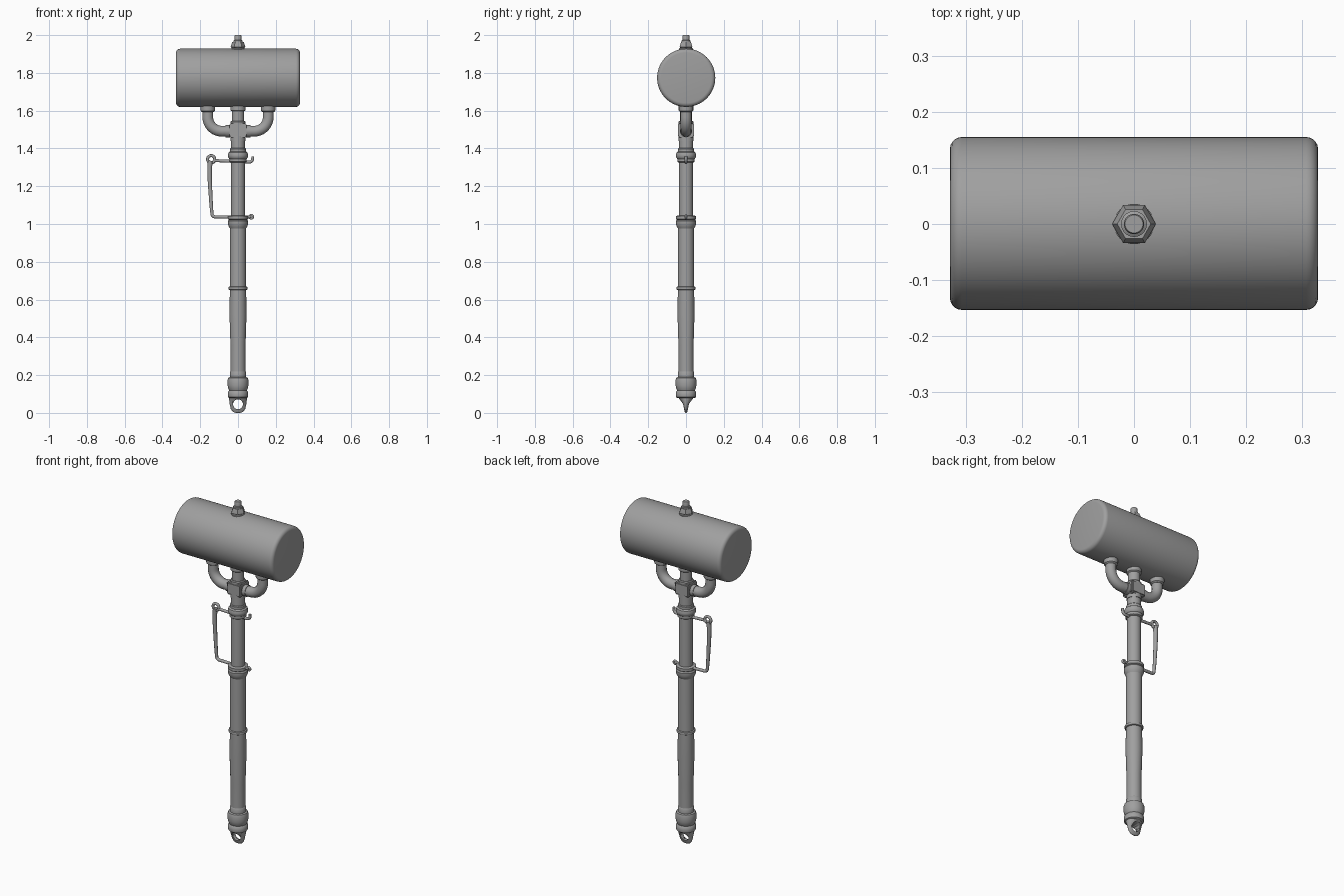
import bpy, bmesh, math
from mathutils import Vector, Matrix

if "Cube" in bpy.data.objects:
    bpy.data.objects.remove(bpy.data.objects["Cube"], do_unlink=True)

steel = bpy.data.materials.new("grey steel")
steel.use_nodes = True
GREY = (0.35, 0.35, 0.35, 1)
steel.diffuse_color = GREY
steel.node_tree.nodes["Principled BSDF"].inputs["Base Color"].default_value = GREY


def finish(ob, angle=35):
    ob.data.materials.append(steel)
    bpy.ops.object.select_all(action='DESELECT')
    ob.select_set(True)
    bpy.context.view_layer.objects.active = ob
    if ob.type == 'CURVE':
        bpy.ops.object.convert(target='MESH')
    bpy.ops.object.shade_smooth_by_angle(angle=math.radians(angle))
    return ob


def from_bmesh(name, bm, angle=35):
    bmesh.ops.recalc_face_normals(bm, faces=bm.faces)
    me = bpy.data.meshes.new(name)
    bm.to_mesh(me)
    bm.free()
    ob = bpy.data.objects.new(name, me)
    bpy.context.collection.objects.link(ob)
    return finish(ob, angle)


def lathe(name, profile, loc=(0, 0, 0), sides=32, along_x=False, angle=35):
    """Closed solid turned from (radius, height) pairs."""
    bm = bmesh.new()
    rings = [[bm.verts.new((r * math.cos(2 * math.pi * i / sides),
                            r * math.sin(2 * math.pi * i / sides), z))
              for i in range(sides)] for r, z in profile]
    for a, b in zip(rings, rings[1:]):
        for i in range(sides):
            j = (i + 1) % sides
            bm.faces.new((a[i], a[j], b[j], b[i]))
    bm.faces.new(rings[0])
    bm.faces.new(rings[-1])
    if along_x:
        bm.transform(Matrix.Rotation(math.pi / 2, 4, 'Y'))
    bm.transform(Matrix.Translation(loc))
    return from_bmesh(name, bm, angle)


def tube(name, points, radius, widths=None):
    """Round bar through the points; widths scale the radius at each one."""
    cu = bpy.data.curves.new(name, 'CURVE')
    cu.dimensions = '3D'
    cu.bevel_depth = radius
    cu.bevel_resolution = 5
    cu.use_fill_caps = True
    sp = cu.splines.new('POLY')
    sp.points.add(len(points) - 1)
    for i, (x, z) in enumerate(points):
        sp.points[i].co = (x, 0, z, 1)
        sp.points[i].radius = widths[i] if widths else 1
    ob = bpy.data.objects.new(name, cu)
    bpy.context.collection.objects.link(ob)
    return finish(ob, 50)


def arc(cx, cz, r, start, end, n=10):
    return [(cx + r * math.cos(math.radians(start + (end - start) * i / n)),
             cz + r * math.sin(math.radians(start + (end - start) * i / n)))
            for i in range(n + 1)]


def torus(name, x, z, major, minor):
    bpy.ops.mesh.primitive_torus_add(location=(x, 0, z), rotation=(math.pi / 2, 0, 0),
                                     major_radius=major, minor_radius=minor,
                                     major_segments=28, minor_segments=12)
    ob = bpy.context.object
    ob.name = name
    return finish(ob, 60)


# Hammer head: drum with rounded rims
rim = [(0.154 - 0.021 + dx, 0.307 + dz) for dx, dz in arc(0, 0, 0.021, 0, 90, 5)]
lathe("head", [(r, -h) for r, h in reversed(rim)] + rim, (0, 0.001, 1.774),
      sides=64, along_x=True)

# Top bolt
lathe("bolt_washer", [(0.036, 1.91), (0.036, 1.93), (0.03, 1.934)])
lathe("bolt_nut", [(0.031, 1.93), (0.039, 1.937), (0.035, 1.951), (0.030, 1.964)],
      sides=6, angle=10)
lathe("bolt_stud", [(0.023, 1.96), (0.023, 1.972), (0.018, 1.975), (0.018, 1.996),
                    (0.016, 2.0)])

# Centre pipe, junction block and the two elbow pipes
lathe("centre_pipe", [(0.033, 1.5), (0.033, 1.597), (0.040, 1.602), (0.040, 1.64)])
lathe("junction_sleeve", [(0.040, 1.44), (0.040, 1.54), (0.036, 1.545)])
bm = bmesh.new()
bmesh.ops.create_cube(bm, size=1, matrix=Matrix.Translation((0, 0, 1.496))
                      @ Matrix.Diagonal((0.092, 0.086, 0.074, 1)))
bmesh.ops.bevel(bm, geom=bm.edges[:], offset=0.007, segments=2, affect='EDGES')
from_bmesh("junction_block", bm)
for side, s in (("left", 1), ("right", -1)):
    path = [(0.03, 1.491), (0.06, 1.491)] + arc(0.085, 1.566, 0.075, -90, 0) + [(0.16, 1.65)]
    tube(side + "_elbow", [(s * x, z) for x, z in path], 0.029)
    lathe(side + "_elbow_collar", [(0.029, 1.592), (0.037, 1.598), (0.038, 1.612),
                                   (0.038, 1.645)], (s * 0.16, 0, 0))
    lathe(side + "_elbow_sleeve", [(0.032, -0.012), (0.032, 0.012)],
          (s * 0.054, 0, 1.491), along_x=True)

# Shaft and its turned collars
lathe("upper_shaft", [(0.037, 1.0), (0.037, 1.47)])
lathe("grip", [(0.040, 0.16), (0.040, 0.36), (0.045, 0.52), (0.043, 0.66),
               (0.043, 0.99)])
lathe("upper_collar", [(0.038, 1.325), (0.046, 1.33), (0.046, 1.345), (0.052, 1.352),
                       (0.054, 1.365), (0.050, 1.378), (0.042, 1.384), (0.042, 1.398),
                       (0.038, 1.402)])
lathe("middle_collar", [(0.042, 0.975), (0.048, 0.985), (0.054, 1.0), (0.054, 1.015),
                        (0.048, 1.022), (0.053, 1.026), (0.053, 1.042), (0.038, 1.046)])
lathe("grip_ring", [(0.043, 0.65), (0.049, 0.653), (0.051, 0.66), (0.049, 0.667),
                    (0.043, 0.67)])
lathe("butt_collar", [(0.046, 0.118), (0.052, 0.13), (0.055, 0.145), (0.055, 0.175),
                      (0.051, 0.186), (0.043, 0.19), (0.043, 0.215), (0.040, 0.22)])
lathe("butt_cap", [(0.044, 0.078), (0.052, 0.083), (0.054, 0.095), (0.052, 0.112),
                   (0.045, 0.12)])

# Butt eyelet: tapered lug with a hole through it
eye = lathe("eyelet", [(0.012, 0.0), (0.027, 0.006), (0.038, 0.02), (0.044, 0.045),
                       (0.047, 0.07), (0.047, 0.09)])
for v in eye.data.vertices:
    t = min(1, v.co.z / 0.085)
    v.co.y *= 0.25 + 0.72 * t ** 2.2
hole = lathe("eyelet_cutter", [(0.026, -0.1), (0.026, 0.1)], along_x=True)
hole.data.transform(Matrix.Translation((0, 0, 0.046)) @ Matrix.Rotation(math.pi / 2, 4, 'Z'))
cut = eye.modifiers.new("hole", 'BOOLEAN')
cut.object = hole
cut.solver = 'EXACT'
hole.hide_render = True
hole.hide_set(True)
bpy.context.view_layer.objects.active = eye
bpy.ops.object.modifier_apply(modifier="hole")
bpy.data.objects.remove(hole, do_unlink=True)

# Side lever with its ring, and pins passing through the shaft
lever = [(-0.146, 1.335), (-0.150, 1.30), (-0.149, 1.22), (-0.142, 1.10)] \
    + arc(-0.121, 1.055, 0.017, 180, 270, 6) + [(-0.03, 1.036)]
tube("lever", lever, 0.009, [1.5, 1.4, 1.25, 1.05] + [0.95] * 8)
torus("lever_ring", -0.142, 1.343, 0.019, 0.008)
tube("upper_pin", [(-0.125, 1.336), (0.05, 1.328)] + arc(0.06, 1.346, 0.018, -90, 0, 6)
     + [(0.078, 1.358)], 0.008)
tube("lower_pin", [(0.03, 1.038), (0.07, 1.038)], 0.008)
torus("lower_pin_eye", 0.070, 1.038, 0.009, 0.006)
